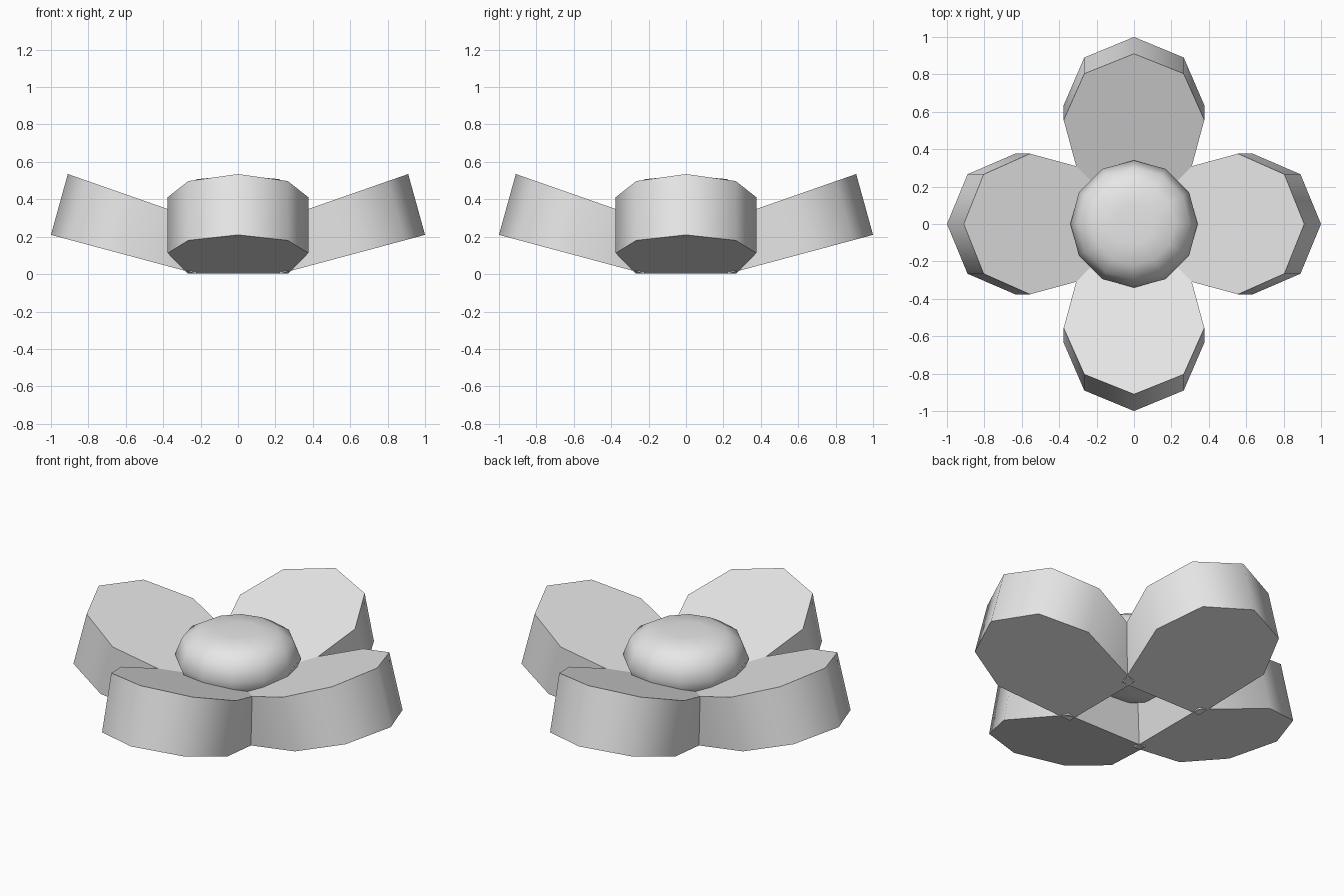
import bpy, bmesh, math
from mathutils import Matrix

if "Cube" in bpy.data.objects:
    bpy.data.objects.remove(bpy.data.objects["Cube"], do_unlink=True)

grey = bpy.data.materials.new("light grey")
grey.use_nodes = True
grey.diffuse_color = (0.8, 0.8, 0.8, 1)
grey.node_tree.nodes["Principled BSDF"].inputs["Base Color"].default_value = (0.8, 0.8, 0.8, 1)


def finish(name, bm):
    bmesh.ops.recalc_face_normals(bm, faces=bm.faces)
    mesh = bpy.data.meshes.new(name)
    bm.to_mesh(mesh)
    bm.free()
    mesh.materials.append(grey)
    obj = bpy.data.objects.new(name, mesh)
    bpy.context.collection.objects.link(obj)
    bpy.ops.object.select_all(action='DESELECT')
    obj.select_set(True)
    bpy.context.view_layer.objects.active = obj
    bpy.ops.object.shade_smooth_by_angle(angle=math.radians(50))
    return obj


def loft(bm, rings):
    """Join rings of equal length and cap both ends."""
    rows = [[bm.verts.new(p) for p in ring] for ring in rings]
    n = len(rows[0])
    for a, b in zip(rows, rows[1:]):
        for i in range(n):
            j = (i + 1) % n
            bm.faces.new((a[i], a[j], b[j], b[i]))
    bm.faces.new(rows[0])
    bm.faces.new(rows[-1])


def petal(name, angle):
    # rounded outer half, straight taper to the inner edge
    half = [(1.0, 0.0), (0.89, 0.266), (0.635, 0.376), (0.225, 0.268)]
    outline = half + [(r, -w) for r, w in half[:0:-1]]
    # both caps slope up and outward, the upper one more steeply
    lower = [(r, w, 0.21 - (1 - r) * 0.268) for r, w in outline]
    upper = []
    for r, w, z in lower:
        top_r = r - 0.09 + (1 - r) * 0.03
        upper.append((top_r, w, 0.535 - (0.91 - top_r) * 0.35))
    bm = bmesh.new()
    loft(bm, [lower, upper])
    bm.transform(Matrix.Rotation(angle, 4, 'Z'))
    finish(name, bm)


for k, side in enumerate(("left", "back", "right", "front")):
    petal(side + "_petal", k * math.pi / 2)

# flattened round centre
profile = [(0.12, 0.18), (0.22, 0.2), (0.3, 0.265), (0.34, 0.36),
           (0.3, 0.46), (0.22, 0.508), (0.11, 0.518)]
bm = bmesh.new()
loft(bm, [[(r * math.cos(a), r * math.sin(a), z)
           for a in (math.tau * i / 12 for i in range(12))] for r, z in profile])
finish("flower_centre", bm)
